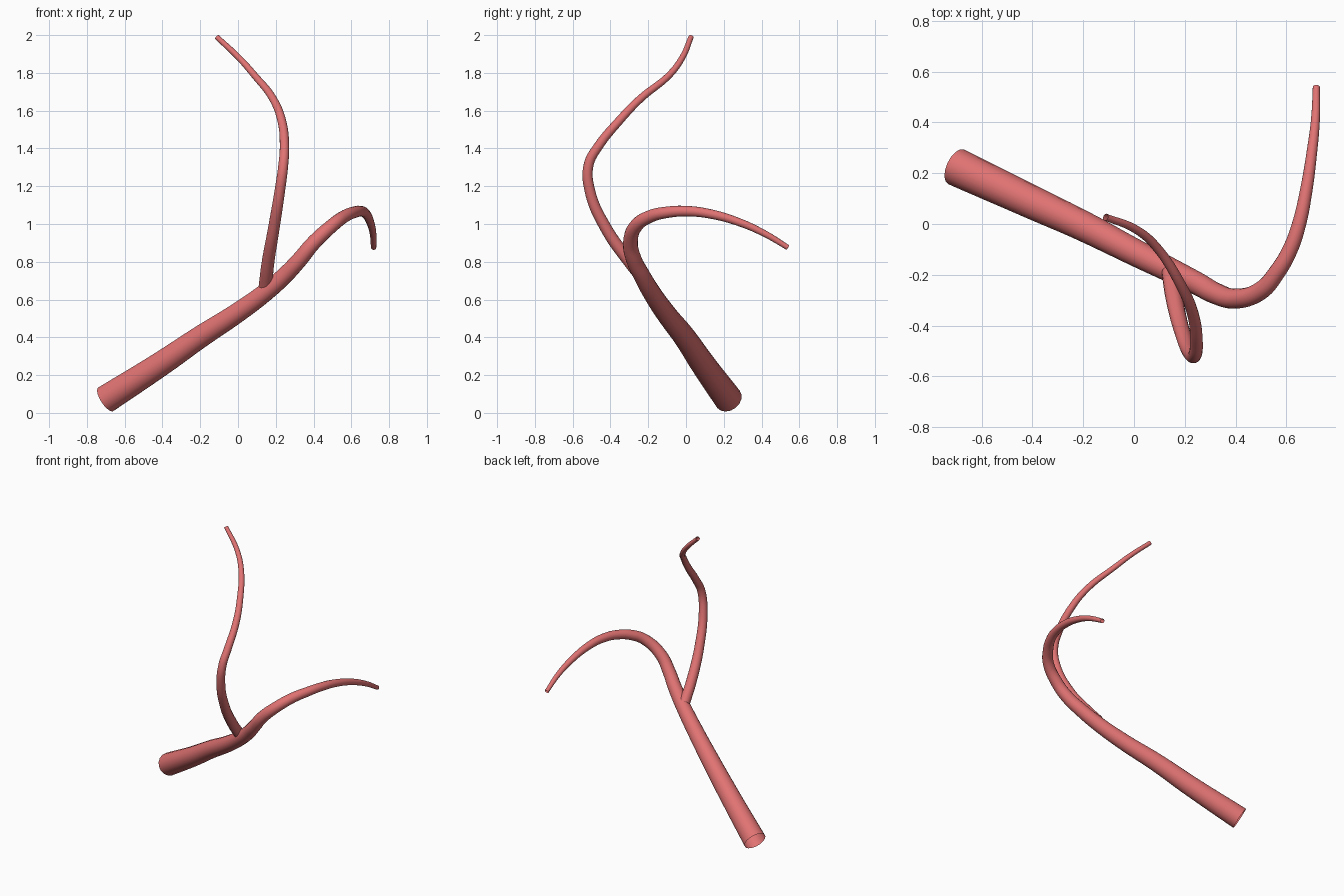
import bpy
from mathutils import Vector

if "Cube" in bpy.data.objects:
    bpy.data.objects.remove(bpy.data.objects["Cube"])

mat = bpy.data.materials.new("vessel_red")
mat.diffuse_color = (0.75, 0.17, 0.17, 1)
mat.use_nodes = True
mat.node_tree.nodes["Principled BSDF"].inputs["Base Color"].default_value = mat.diffuse_color


def vessel(name, pts, r0, r1):
    """Open-ended smooth tube through pts, tapering evenly along its length."""
    pts = [Vector(p) for p in pts]
    dist = [0.0]
    for a, b in zip(pts, pts[1:]):
        dist.append(dist[-1] + (b - a).length)
    cu = bpy.data.curves.new(name, 'CURVE')
    cu.dimensions = '3D'
    cu.bevel_depth = 1.0
    cu.bevel_resolution = 6
    cu.resolution_u = 8
    cu.use_fill_caps = False
    sp = cu.splines.new('BEZIER')
    sp.bezier_points.add(len(pts) - 1)
    for bp, p, d in zip(sp.bezier_points, pts, dist):
        bp.co = p
        bp.handle_left_type = bp.handle_right_type = 'AUTO'
        bp.radius = r0 + (r1 - r0) * d / dist[-1]
    ob = bpy.data.objects.new(name, cu)
    bpy.context.collection.objects.link(ob)
    cu.materials.append(mat)
    bpy.ops.object.select_all(action='DESELECT')
    ob.select_set(True)
    bpy.context.view_layer.objects.active = ob
    bpy.ops.object.convert(target='MESH')
    bpy.ops.object.shade_smooth()


# Main vessel: thick open base, sweeping up and over to the back
vessel("main_vessel", [
    (-0.70, 0.225, 0.072), (-0.40, 0.085, 0.265), (-0.20, -0.008, 0.402),
    (0.0, -0.11, 0.532), (0.15, -0.185, 0.642), (0.25, -0.235, 0.73),
    (0.325, -0.275, 0.81), (0.40, -0.294, 0.90), (0.50, -0.262, 0.993),
    (0.563, -0.19, 1.04), (0.615, -0.10, 1.062), (0.65, 0.0, 1.068),
    (0.676, 0.12, 1.055), (0.70, 0.28, 1.01), (0.715, 0.42, 0.947),
    (0.718, 0.54, 0.875)], 0.075, 0.014)

# Side branch: leaves the main vessel and winds up to the tip
vessel("side_branch", [
    (0.145, -0.19, 0.67), (0.158, -0.29, 0.79), (0.19, -0.425, 0.98),
    (0.222, -0.51, 1.18), (0.24, -0.515, 1.315), (0.246, -0.465, 1.41),
    (0.232, -0.355, 1.545), (0.187, -0.245, 1.66), (0.085, -0.087, 1.79),
    (0.005, -0.02, 1.88), (-0.112, 0.027, 1.99)], 0.036, 0.014)
